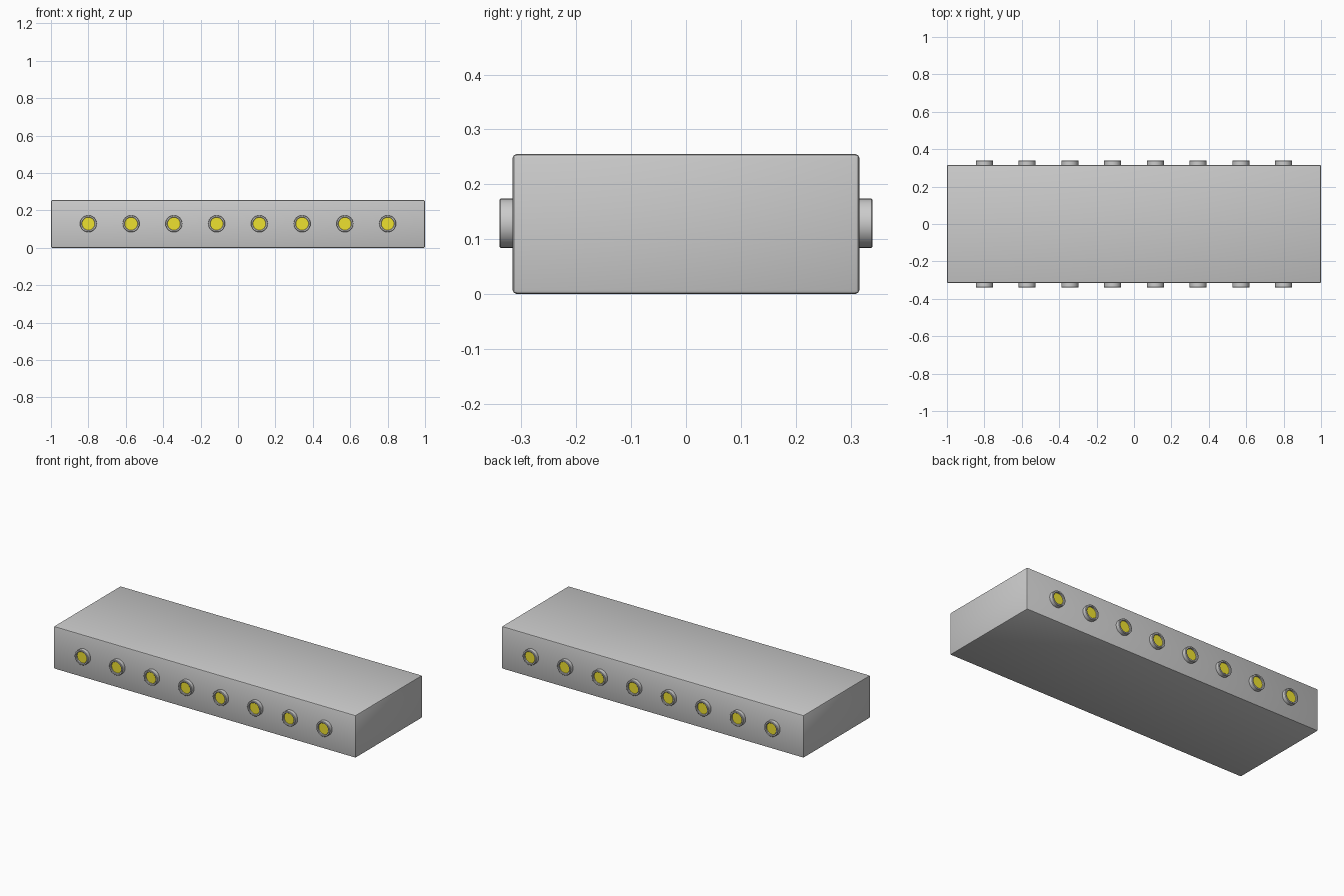
import bpy, bmesh, math
from mathutils import Matrix

if "Cube" in bpy.data.objects:
    bpy.data.objects.remove(bpy.data.objects["Cube"])

HALF_D, HEIGHT = 0.316, 0.255
FACE_Y = 0.34
SIDES = 32

yellow = bpy.data.materials.new("yellow_lens")
yellow.diffuse_color = (0.85, 0.75, 0.03, 1)
yellow.use_nodes = True
yellow.node_tree.nodes["Principled BSDF"].inputs["Base Color"].default_value = yellow.diffuse_color


def finish(name, bm, mat=None):
    bmesh.ops.recalc_face_normals(bm, faces=bm.faces)
    me = bpy.data.meshes.new(name)
    bm.to_mesh(me)
    bm.free()
    ob = bpy.data.objects.new(name, me)
    bpy.context.collection.objects.link(ob)
    if mat:
        me.materials.append(mat)
    bpy.context.view_layer.objects.active = ob
    bpy.ops.object.select_all(action='DESELECT')
    ob.select_set(True)
    bpy.ops.object.shade_smooth_by_angle(angle=math.radians(35))
    return ob


def lathe(name, profile, matrix, mat=None):
    # Revolve (radius, height) points around local z
    bm = bmesh.new()
    vs = [bm.verts.new((r, 0, h)) for r, h in profile]
    es = [bm.edges.new(p) for p in zip(vs, vs[1:])]
    bmesh.ops.spin(bm, geom=vs + es, cent=(0, 0, 0), axis=(0, 0, 1),
                   angle=2 * math.pi, steps=SIDES, use_duplicate=False)
    bmesh.ops.remove_doubles(bm, verts=bm.verts, dist=1e-5)
    bmesh.ops.transform(bm, matrix=matrix, verts=bm.verts)
    return finish(name, bm, mat)


# Box housing with slightly softened edges
bm = bmesh.new()
bmesh.ops.create_cube(bm, size=1)
bmesh.ops.scale(bm, vec=(2, 2 * HALF_D, HEIGHT), verts=bm.verts)
bmesh.ops.translate(bm, vec=(0, 0, HEIGHT / 2), verts=bm.verts)
bmesh.ops.bevel(bm, geom=bm.edges[:], offset=0.007, segments=2,
                profile=0.5, affect='EDGES')
finish("housing", bm)

# Eight lamps on the front and eight on the back
depth = FACE_Y - HALF_D
ring = [(0.034, 0.008), (0.034, depth - 0.002), (0.036, depth),
        (0.043, depth), (0.045, depth - 0.002), (0.045, -0.004)]
lens = [(0, depth - 0.010), (0.0345, depth - 0.010)]
for side, angle in (("front", 0), ("back", math.pi)):
    for i in range(8):
        x = -0.8 + i * 1.6 / 7
        m = (Matrix.Translation((x, 0, 0.129)) @ Matrix.Rotation(angle, 4, 'Z')
             @ Matrix.Translation((0, -HALF_D, 0))
             @ Matrix.Rotation(math.pi / 2, 4, 'X'))
        lathe(f"{side}_lamp_ring_{i + 1}", ring, m)
        lathe(f"{side}_lamp_lens_{i + 1}", lens, m, yellow)
